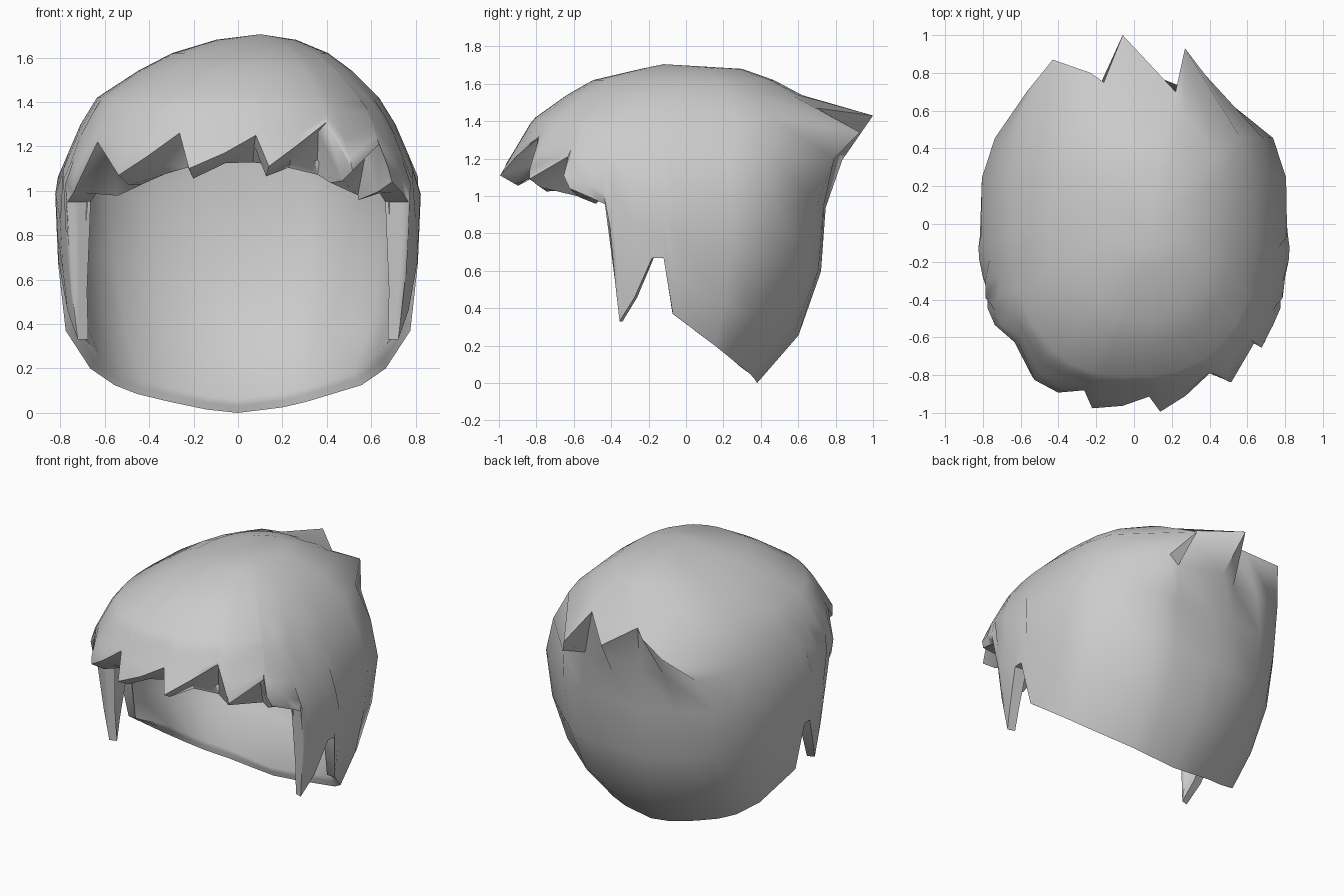
import bpy, bmesh, math
from mathutils import Vector

cube = bpy.data.objects.get("Cube")
if cube:
    bpy.data.objects.remove(cube)

# Head profiles by height: half width, front, back, centre, roundness, sideways lean
WIDTH = [(0, .65), (.2, .715), (.36, .775), (.67, .81), (1.03, .825),
         (1.39, .67), (1.5, .54), (1.61, .38), (1.68, .18)]
FRONT = [(0, -.85), (.95, -.9), (1.11, -1), (1.25, -.915), (1.41, -.82), (1.61, -.54), (1.68, -.24)]
BACK = [(0, .38), (.25, .6), (.62, .73), (1, .75), (1.22, .74), (1.42, .73),
        (1.55, .61), (1.62, .47), (1.68, .3)]
CENTRE = [(1.2, -.1), (1.68, 0)]
ROUND_FRONT = [(.2, 2), (.9, 2.1), (1.15, 2.45)]
ROUND_BACK = [(.05, 1.75), (.13, 2), (.4, 2.3), (.7, 2.7), (1, 3), (1.25, 3.3), (1.42, 2.9), (1.6, 2.2)]
LEAN = [(1.42, 0), (1.61, .05), (1.7, .09)]


def sample(table, z):
    if z <= table[0][0]:
        return table[0][1]
    for (z0, a), (z1, b) in zip(table, table[1:]):
        if z <= z1:
            return a + (b - a) * (z - z0) / (z1 - z0)
    return table[-1][1]


def angle_of(x, y, z):
    """Angle around the head of a point at height z."""
    c = sample(CENTRE, z)
    depth = sample(BACK, z) - c if y > c else c - sample(FRONT, z)
    return math.atan2((y - c) / depth, x / sample(WIDTH, z))


def on_head(t, z, inset=0.0):
    """Point on the rounded head section at height z."""
    c = sample(CENTRE, z)
    u, v = math.cos(t), math.sin(t)
    n = sample(ROUND_BACK if v > 0 else ROUND_FRONT, z)
    r = (abs(u) ** n + abs(v) ** n) ** (-1 / n)
    depth = sample(BACK, z) - c if v > 0 else c - sample(FRONT, z)
    return Vector((sample(LEAN, z) + u * r * max(sample(WIDTH, z) - inset, .05),
                   c + v * r * max(depth - inset, .05), z))


# Lower edge: jagged fringe, sideburns, nape
FRINGE = [(-.65, -.64, 1.22), (-.53, -.8, 1.07), (-.39, -.87, 1.16), (-.26, -.87, 1.26),
          (-.215, -.95, 1.1), (-.06, -.95, 1.17), (.08, -.91, 1.25), (.14, -1, 1.11),
          (.27, -.9, 1.21), (.4, -.79, 1.31), (.51, -.83, 1.09), (.645, -.64, 1.21),
          (.69, -.62, 1.04)]
SIDEBURN = [(.73, -.5, .99), (.745, -.41, .95), (.72, -.37, .55), (.72, -.355, .33),
            (.75, -.27, .46), (.8, -.18, .67), (.81, -.12, .67), (.775, -.07, .37)]
NAPE = [(.68, .16, .2), (.56, .25, .125), (.3, .33, .05), (.2, .36, .025), (0, .38, 0),
        (-.14, .37, .015), (-.3, .33, .05), (-.45, .29, .085), (-.56, .25, .125), (-.68, .16, .2)]
# Tufts at the crown, keyed by nape column
TUFTS = {2: (.27, .93, 1.34), 3: (.22, .7, 1.47), 4: (-.06, 1.0, 1.43),
         5: (-.16, .75, 1.48), 6: (-.23, .8, 1.44), 7: (-.43, .87, 1.38)}

columns = [(p, "fringe", None) for p in FRINGE]
columns += [(p, "side", None) for p in SIDEBURN]
columns += [(p, "nape", TUFTS.get(i)) for i, p in enumerate(NAPE)]
columns += [((-x, y, z), "side", None) for x, y, z in reversed(SIDEBURN)]

SHOULDER = 1.42
STEPS = (0, .18, .42, .66, .84, 1)
CROWN = (1.54, 1.62, 1.68)


def outer_column(point, tuft):
    t = angle_of(*point)
    heights = [point[2] + (SHOULDER - point[2]) * f for f in STEPS] + list(CROWN)
    line = [on_head(t, z) for z in heights]
    if tuft:
        shift = Vector(tuft) - line[5]
        line[5] = Vector(tuft)
        line[4] += Vector((shift.x, shift.y, 0)) * .35
    return line


def inner_column(point, kind):
    x, y, z = point
    t = angle_of(x, y, z)
    inset = .07
    if kind == "fringe":
        z = 1.13 - .36 * x * x
        inset = .17
    elif kind == "side":
        inset = .05 + .1 * (z - .33)
    else:
        z += .06
    heights = [z + (SHOULDER - z) * f for f in STEPS] + list(CROWN)
    line = []
    for i, h in enumerate(heights):
        p = on_head(t, h, inset if i < 5 else .08)
        p.z -= .07 * max(0, (h - 1.3) / .4)
        line.append(p)
    return line


def lip_point(kind, outer, inner):
    """Edge thickness: fringe locks tuck back and down, the rest is plain."""
    if kind != "fringe":
        return (outer + inner) / 2
    back = Vector((-outer.x, -.1 - outer.y, 0)).normalized() * .08
    return outer + back - Vector((0, 0, .045))


# Hair shell: outside, lip and inside as one closed skin
bm = bmesh.new()
loops = []
for point, kind, tuft in columns:
    outside, inside = outer_column(point, tuft), inner_column(point, kind)
    lip = lip_point(kind, outside[0], inside[0])
    loops.append([bm.verts.new(p) for p in outside[::-1] + [lip] + inside])
top = bm.verts.new((.1, -.12, 1.705))
under = bm.verts.new((.06, -.1, 1.63))
for a, b in zip(loops, loops[1:] + loops[:1]):
    for i in range(len(a) - 1):
        bm.faces.new((a[i], a[i + 1], b[i + 1], b[i]))
    bm.faces.new((top, a[0], b[0]))
    bm.faces.new((under, b[-1], a[-1]))
bmesh.ops.recalc_face_normals(bm, faces=bm.faces)

mesh = bpy.data.meshes.new("hair")
bm.to_mesh(mesh)
bm.free()
hair = bpy.data.objects.new("hair", mesh)
bpy.context.collection.objects.link(hair)

# Plain grey
grey = bpy.data.materials.new("light_grey")
grey.use_nodes = True
colour = (.6, .6, .6, 1)
grey.diffuse_color = colour
grey.node_tree.nodes["Principled BSDF"].inputs["Base Color"].default_value = colour
mesh.materials.append(grey)

bpy.ops.object.select_all(action="DESELECT")
hair.select_set(True)
bpy.context.view_layer.objects.active = hair
bpy.ops.object.shade_smooth_by_angle(angle=math.radians(60))
